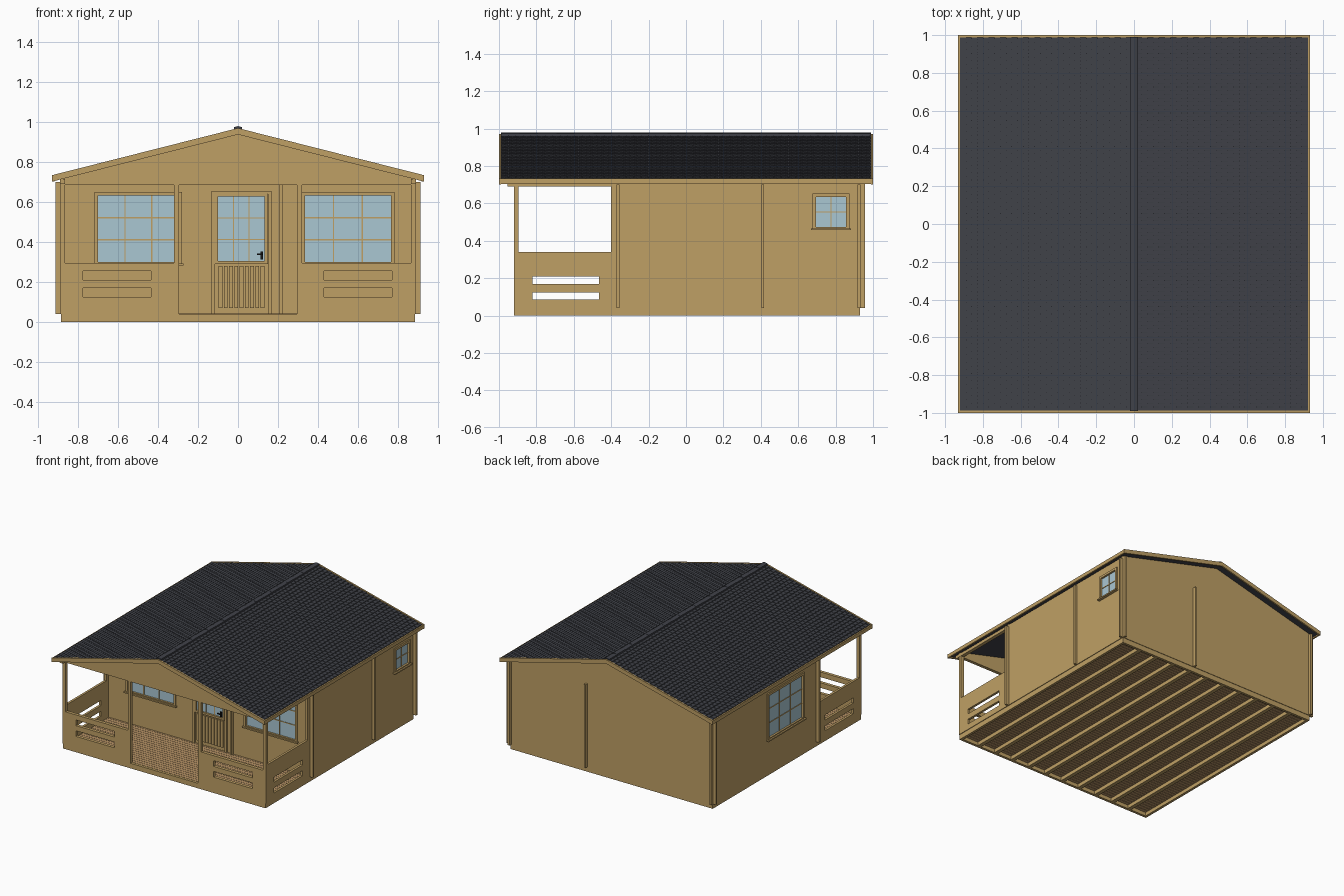
import bpy, bmesh
from math import pi
from mathutils import Matrix, Vector

if "Cube" in bpy.data.objects:
    bpy.data.objects.remove(bpy.data.objects["Cube"])

SLOPE = 0.253


def mat(name, col):
    m = bpy.data.materials.new(name)
    m.diffuse_color = (*col, 1)
    m.use_nodes = True
    m.node_tree.nodes["Principled BSDF"].inputs["Base Color"].default_value = m.diffuse_color
    return m


WOOD = mat("wood", (0.52, 0.35, 0.13))
FLOOR = mat("floor_wood", (0.50, 0.31, 0.14))
ROOF = mat("shingle", (0.05, 0.053, 0.065))
GLASS = mat("glass", (0.40, 0.57, 0.65))
BLACK = mat("black", (0.01, 0.01, 0.01))


def finish(name, bm, material, matrix=None, mirror=False):
    bmesh.ops.recalc_face_normals(bm, faces=bm.faces)
    if matrix:
        bm.transform(matrix)
    me = bpy.data.meshes.new(name)
    bm.to_mesh(me)
    bm.free()
    me.materials.append(material)
    ob = bpy.data.objects.new(name, me)
    bpy.context.collection.objects.link(ob)
    if mirror:
        ob.modifiers.new("mirror", 'MIRROR').use_axis = (True, False, False)
    return ob


def add_box(bm, x0, x1, y0, y1, z0, z1):
    c = Vector((x0 + x1, y0 + y1, z0 + z1)) / 2
    s = Matrix.Diagonal((x1 - x0, y1 - y0, z1 - z0, 1))
    return bmesh.ops.create_cube(bm, size=1, matrix=Matrix.Translation(c) @ s)["verts"]


def boxes(name, items, material=WOOD, matrix=None, mirror=False, shear=False):
    bm = bmesh.new()
    for b in items:
        add_box(bm, *b)
    if shear:
        for v in bm.verts:
            v.co.z -= SLOPE * abs(v.co.x)
    return finish(name, bm, material, matrix, mirror)


def side(angle, dist):
    """Local frame of a wall: u along x, outside towards -y."""
    return Matrix.Rotation(angle, 4, 'Z') @ Matrix.Translation((0, -dist, 0))


def panel(name, frame, u0, u1, v0, v1, thick, holes=()):
    """Flat wall with rectangular holes (a, b, c, d)."""
    us = sorted({u0, u1, *[h[i] for h in holes for i in (0, 1)]})
    vs = sorted({v0, v1, *[h[i] for h in holes for i in (2, 3)]})
    bm = bmesh.new()
    grid = {}

    def vert(u, v):
        if (u, v) not in grid:
            grid[u, v] = bm.verts.new((u, 0, v))
        return grid[u, v]

    for a, b in zip(us, us[1:]):
        for c, d in zip(vs, vs[1:]):
            mu, mv = (a + b) / 2, (c + d) / 2
            if any(h[0] < mu < h[1] and h[2] < mv < h[3] for h in holes):
                continue
            bm.faces.new([vert(a, c), vert(b, c), vert(b, d), vert(a, d)])
    ext = bmesh.ops.extrude_face_region(bm, geom=bm.faces[:], use_keep_orig=True)
    for g in ext["geom"]:
        if isinstance(g, bmesh.types.BMVert):
            g.co.y += thick
    return finish(name, bm, WOOD, frame)


def window(name, frame, a, b, c, d, nu, nv, sill=True, trim=0.018):
    """Trim, glazing bars, sill and pane around the hole (a, b, c, d)."""
    y0, y1 = -0.010, 0.025
    parts = [(a - trim, a, y0, y1, c - trim, d + trim), (b, b + trim, y0, y1, c - trim, d + trim),
             (a, b, y0, y1, d, d + trim), (a, b, y0, y1, c - trim, c)]
    for i in range(1, nu):
        u = a + (b - a) * i / nu
        parts.append((u - 0.003, u + 0.003, 0, 0.014, c, d))
    for i in range(1, nv):
        v = c + (d - c) * i / nv
        parts.append((a, b, 0.001, 0.013, v - 0.003, v + 0.003))
    if sill:
        parts.append((a - trim - 0.008, b + trim + 0.008, -0.022, 0, c - trim, c - trim + 0.010))
    boxes(name + "_frame", parts, WOOD, frame)
    boxes(name + "_pane", [(a, b, 0.005, 0.009, c, d)], GLASS, frame)


def gable(name, y0, y1):
    pts = [(-0.89, 0.685), (0.89, 0.685), (0.89, 0.72), (0, 0.945), (-0.89, 0.72)]
    bm = bmesh.new()
    f = bm.faces.new([bm.verts.new((x, y0, z)) for x, z in pts])
    ext = bmesh.ops.extrude_face_region(bm, geom=[f], use_keep_orig=True)
    for g in ext["geom"]:
        if isinstance(g, bmesh.types.BMVert):
            g.co.y += y1 - y0
    finish(name, bm, WOOD)


# Base: perimeter skirt, joists along the depth, floor planks across
boxes("base_skirt", [(-0.885, 0.885, -0.92, -0.90, 0, 0.04), (-0.885, 0.885, 0.91, 0.93, 0, 0.04),
                     (-0.885, -0.865, -0.90, 0.91, 0, 0.04), (0.865, 0.885, -0.90, 0.91, 0, 0.04)])
boxes("floor_joists", [(x - 0.015, x + 0.015, -0.90, 0.91, 0, 0.03)
                       for x in [-0.87 + 1.74 * i / 11 for i in range(1, 11)]])
boxes("floor_planks", [(-0.87, 0.87, -0.90 + i * 0.0285, -0.90 + i * 0.0285 + 0.026, 0.029, 0.042)
                       for i in range(64)], FLOOR)

# Wall frames
PORCH, FRONT, BACK = side(0, 0.92), side(0, 0.372), side(pi, 0.934)
RIGHT, LEFT = side(pi / 2, 0.89), side(-pi / 2, 0.89)

# Porch front: railings with slots, posts and entrance opening
front_holes = [(-0.295, 0.295, 0.04, 0.685)]
for lo, hi, a, b in ((-0.865, -0.32, -0.775, -0.435), (0.32, 0.865, 0.43, 0.77)):
    front_holes += [(lo, hi, 0.295, 0.685), (a, b, 0.21, 0.255), (a, b, 0.125, 0.17)]
panel("porch_front", PORCH, -0.89, 0.89, 0.04, 0.70, 0.025, front_holes)

# Side walls including the porch railings
porch_holes = [(-0.895, -0.40, 0.34, 0.69), (-0.82, -0.465, 0.17, 0.21), (-0.82, -0.465, 0.085, 0.125)]
small_win = (0.695, 0.855, 0.475, 0.635)
left_win = (-0.24, 0.18, 0.30, 0.635)
panel("right_wall", RIGHT, -0.92, 0.958, 0.04, 0.715, 0.018, porch_holes + [small_win])
panel("left_wall", LEFT, -0.958, 0.92, 0.04, 0.715, 0.018,
      [(-b, -a, c, d) for a, b, c, d in porch_holes] + [left_win])
boxes("porch_side_beam", [(0.865, 0.892, -0.955, -0.37, 0.69, 0.715)], mirror=True)

# House front and back walls, log ends running past the corners
win_l, win_r, door = (-0.70, -0.298, 0.30, 0.632), (0.335, 0.765, 0.30, 0.632), (-0.115, 0.15, 0.045, 0.64)
panel("house_front_wall", FRONT, -0.915, 0.915, 0.04, 0.70, 0.016, [win_l, win_r, door])
panel("back_wall", BACK, -0.915, 0.915, 0.04, 0.70, 0.016)
gable("porch_gable", -0.92, -0.895)
gable("house_front_gable", -0.372, -0.356)
gable("back_gable", 0.918, 0.934)

# Inner partitions with ends showing outside
boxes("long_partition", [(0.208, 0.222, -0.397, 0.958, 0.04, 0.70)])
boxes("cross_partition", [(0.215, 0.913, 0.404, 0.418, 0.04, 0.70)])

# Windows
window("front_left_window", FRONT, *win_l, 3, 3)
window("front_right_window", FRONT, *win_r, 3, 3)
window("left_side_window", LEFT, *left_win, 3, 3)
window("right_small_window", RIGHT, *small_win, 2, 2)

# Door: frame, glazed top, slatted lower panel, handle
a, b, c, d = door
boxes("door_frame", [(a - 0.018, a, -0.01, 0.025, 0.04, d + 0.015), (b, b + 0.018, -0.01, 0.025, 0.04, d + 0.015),
                     (a, b, -0.01, 0.025, d, d + 0.015)], WOOD, FRONT)
window("door_glazing", FRONT, -0.10, 0.132, 0.305, 0.627, 3, 3, sill=False, trim=0.015)
boxes("door_panel", [(a, b, 0.002, 0.014, 0.045, 0.292)], WOOD, FRONT)
boxes("door_slats", [(u, u + 0.019, -0.006, 0.004, 0.07, 0.28)
                     for u in [-0.097 + i * 0.0262 for i in range(9)]], WOOD, FRONT)
boxes("door_handle", [(0.112, 0.124, -0.016, -0.006, 0.312, 0.352),
                      (0.095, 0.122, -0.028, -0.020, 0.335, 0.342),
                      (0.114, 0.122, -0.024, -0.010, 0.335, 0.342)], BLACK, FRONT)

# Roof deck and edge boards, sheared to the pitch
boxes("roof_deck", [(0, 0.922, -0.99, 0.99, 0.946, 0.962)], ROOF, mirror=True, shear=True)
boxes("gable_edge_boards", [(0, 0.932, -1.0, -0.988, 0.938, 0.970), (0, 0.932, 0.988, 1.0, 0.938, 0.970)],
      mirror=True, shear=True)
boxes("eave_boards", [(0.920, 0.932, -0.988, 0.988, 0.704, 0.732)], mirror=True)

# Staggered shingles
bm = bmesh.new()
step, width, gap, end = 0.0303, 0.0394, 0.003, 0.987
for row in range(30):
    x0 = 0.012 + row * step
    for col in range(52):
        y0 = -end + col * width - (width / 2 if row % 2 else 0)
        lo, hi = max(y0, -end), min(y0 + width - gap, end)
        if hi - lo < 0.005:
            continue
        for v in add_box(bm, x0, x0 + step, lo, hi, 0.960, 0.965):
            if v.co.x > x0 + step / 2 and v.co.z > 0.962:
                v.co.z += 0.005
for v in bm.verts:
    v.co.z -= SLOPE * v.co.x
finish("roof_shingles", bm, ROOF, mirror=True)

# Overlapping ridge cap pieces
boxes("ridge_cap", [(0, 0.02, -0.99 + i * 0.099, -0.99 + (i + 1) * 0.099, 0.965, 0.980 - 0.002 * (i % 2))
                    for i in range(20)], ROOF, mirror=True, shear=True)
